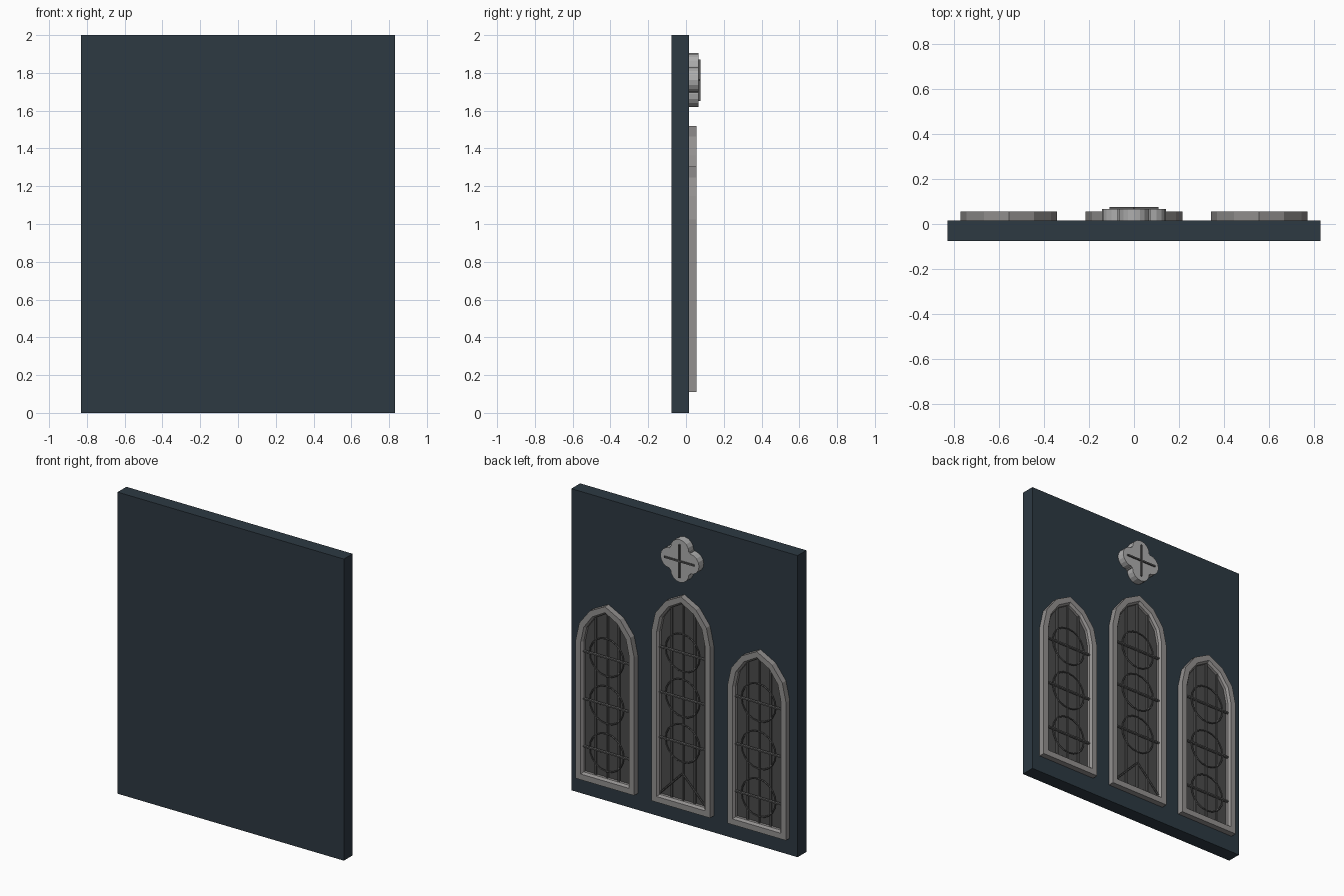
import bpy, bmesh, math
from mathutils import Matrix, Vector

if "Cube" in bpy.data.objects:
    bpy.data.objects.remove(bpy.data.objects["Cube"])


def material(name, rgb):
    m = bpy.data.materials.new(name)
    m.diffuse_color = (*rgb, 1)
    m.use_nodes = True
    m.node_tree.nodes["Principled BSDF"].inputs["Base Color"].default_value = m.diffuse_color
    return m


WALL = material("slate", (0.026, 0.041, 0.055))
STONE = material("stone", (0.29, 0.28, 0.275))
PALE = material("pale_stone", (0.42, 0.42, 0.42))
GLASS = material("dark_glass", (0.07, 0.07, 0.07))
LEAD = material("lead", (0.10, 0.10, 0.10))

Y0 = 0.016            # wall face carrying the windows
HW, C = 0.215, 0.075  # window half width, arch centre offset
R = HW + C
SILL = 0.11


def finish(name, bm, mat):
    bmesh.ops.recalc_face_normals(bm, faces=bm.faces)
    me = bpy.data.meshes.new(name)
    bm.to_mesh(me)
    bm.free()
    me.materials.append(mat)
    ob = bpy.data.objects.new(name, me)
    bpy.context.collection.objects.link(ob)
    return ob


def add_box(bm, lo, hi):
    lo, hi = Vector(lo), Vector(hi)
    m = Matrix.Translation((lo + hi) / 2) @ Matrix.Diagonal((*(hi - lo), 1))
    bmesh.ops.create_cube(bm, size=1, matrix=m)


def add_rod(bm, a, b, r, sides=6):
    a, b = Vector(a), Vector(b)
    d = b - a
    m = Matrix.Translation((a + b) / 2) @ d.to_track_quat('Z', 'Y').to_matrix().to_4x4()
    bmesh.ops.create_cone(bm, cap_ends=True, segments=sides, radius1=r, radius2=r,
                          depth=d.length, matrix=m)


def add_ring(bm, cx, y, cz, rad, r, seg=20, sides=5):
    rows = []
    for i in range(seg):
        a = 2 * math.pi * i / seg
        row = []
        for j in range(sides):
            b = 2 * math.pi * j / sides
            q = rad + r * math.cos(b)
            row.append(bm.verts.new((cx + q * math.cos(a), y + r * math.sin(b),
                                     cz + q * math.sin(a))))
        rows.append(row)
    for i in range(seg):
        for j in range(sides):
            n, k = (i + 1) % seg, (j + 1) % sides
            bm.faces.new((rows[i][j], rows[n][j], rows[n][k], rows[i][k]))


def arch_outline(t, spring, seg=3):
    """Pointed arch outline, inset by t, as (x, z) points."""
    r = R - t
    top = math.acos(C / r)
    right = [(-C + r * math.cos(top * i / seg), spring + r * math.sin(top * i / seg))
             for i in range(seg + 1)]
    left = [(-x, z) for x, z in reversed(right[:-1])]
    return [(HW - t, SILL + t)] + right + left + [(t - HW, SILL + t)]


def window(name, cx, spring, bar_z, chevron=False):
    # stone surround with a chamfered inner edge
    bm = bmesh.new()
    loops = [[bm.verts.new((cx + x, y, z)) for x, z in arch_outline(t, spring)]
             for t, y in ((0, Y0), (0, 0.055), (0.038, 0.055), (0.05, 0.04), (0.05, Y0))]
    n = len(loops[0])
    for k in range(5):
        p, q = loops[k], loops[(k + 1) % 5]
        for i in range(n):
            j = (i + 1) % n
            bm.faces.new((p[i], p[j], q[j], q[i]))
    finish(name + "_surround", bm, STONE)

    # glass pane
    bm = bmesh.new()
    pts = arch_outline(0.045, spring)
    back = [bm.verts.new((cx + x, Y0, z)) for x, z in pts]
    front = [bm.verts.new((cx + x, Y0 + 0.006, z)) for x, z in pts]
    bm.faces.new(back)
    bm.faces.new(front)
    for i in range(n):
        j = (i + 1) % n
        bm.faces.new((back[i], back[j], front[j], front[i]))
    finish(name + "_pane", bm, GLASS)

    # upright mullions reaching up into the arch
    bm = bmesh.new()
    for x in (-0.085, 0, 0.085):
        top = spring + math.sqrt((R - 0.05) ** 2 - (abs(x) + C) ** 2)
        add_box(bm, (cx + x - 0.006, Y0, SILL + 0.045), (cx + x + 0.006, 0.034, top))
    finish(name + "_mullions", bm, LEAD)

    # cross bars with rings, plus the gabled brace
    bm = bmesh.new()
    for z in bar_z:
        add_rod(bm, (cx - 0.17, 0.036, z), (cx + 0.17, 0.036, z), 0.009)
        add_ring(bm, cx, 0.036, z, 0.125, 0.005)
    if chevron:
        for s in (-1, 1):
            add_rod(bm, (cx, 0.036, 0.34), (cx + s * 0.165, 0.036, 0.17), 0.006)
    finish(name + "_tracery", bm, LEAD)


# wall slab
bm = bmesh.new()
add_box(bm, (-0.83, -0.076, 0), (0.83, Y0, 2))
finish("wall", bm, WALL)

# three lancet windows
for label, x in (("left", -0.557), ("right", 0.557)):
    window(label + "_window", x, 1.025, (0.33, 0.645, 0.96))
window("middle_window", 0, 1.24, (0.54, 0.84, 1.14), chevron=True)

# quatrefoil: four lobes around a square core
QZ = 1.762
bm = bmesh.new()
add_box(bm, (-0.074, Y0, QZ - 0.074), (0.074, 0.066, QZ + 0.074))
for dx, dz in ((1, 0), (-1, 0), (0, 1), (0, -1)):
    c = (dx * 0.075, dz * 0.075 + QZ)
    add_rod(bm, (c[0], Y0, c[1]), (c[0], 0.0662, c[1]), 0.067, 16)
finish("quatrefoil", bm, PALE)

# thin cross on the quatrefoil
bm = bmesh.new()
add_box(bm, (-0.11, 0.064, QZ - 0.005), (0.11, 0.075, QZ + 0.005))
add_box(bm, (-0.005, 0.064, QZ - 0.11), (0.005, 0.076, QZ + 0.11))
finish("quatrefoil_cross", bm, LEAD)
